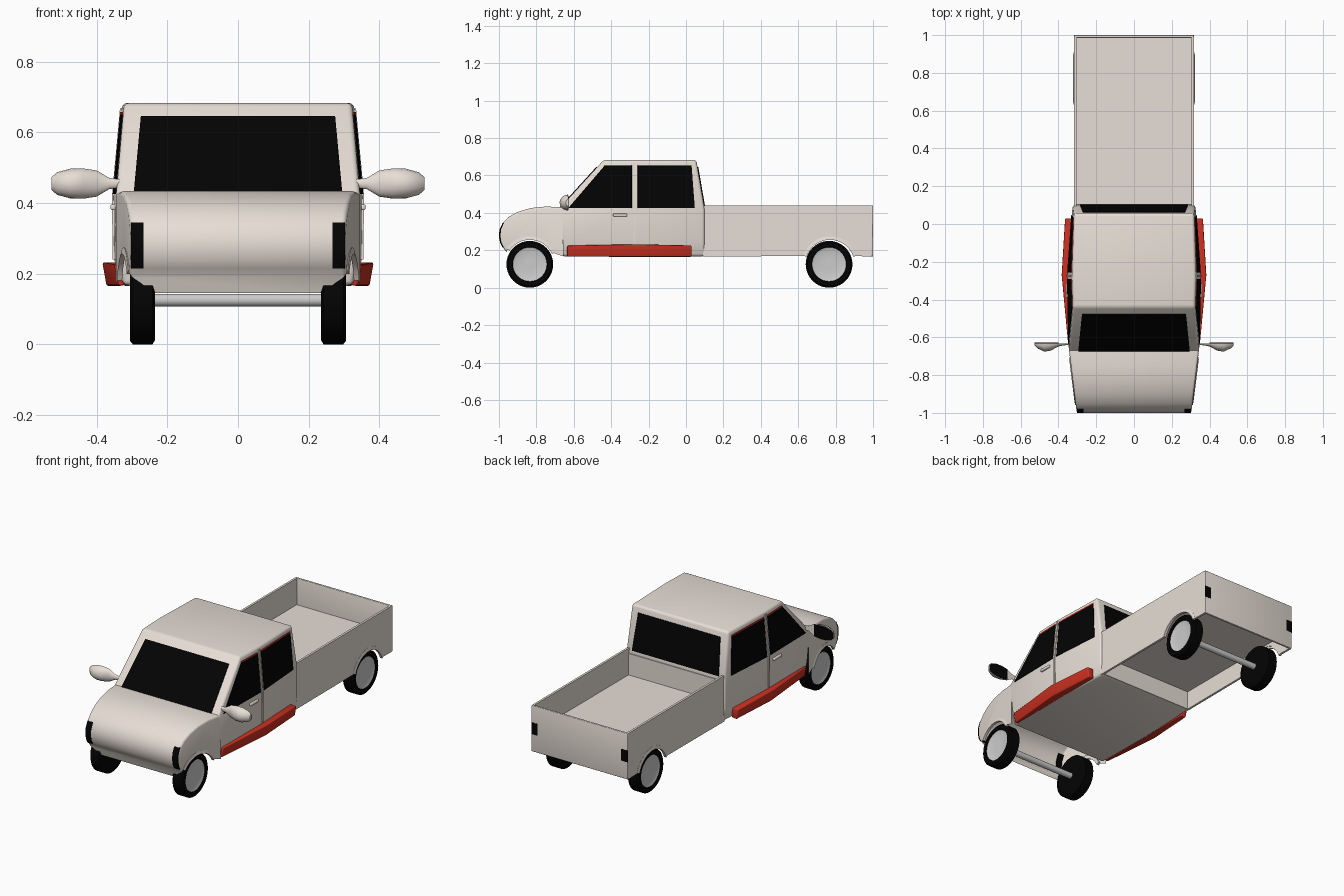
import bpy, bmesh
from math import sin, cos, pi, radians

if "Cube" in bpy.data.objects:
    bpy.data.objects.remove(bpy.data.objects["Cube"])


def material(name, rgb):
    m = bpy.data.materials.new(name)
    m.diffuse_color = (*rgb, 1)
    m.use_nodes = True
    m.node_tree.nodes["Principled BSDF"].inputs["Base Color"].default_value = m.diffuse_color
    return m


PAINT = material("paint", (0.80, 0.73, 0.67))
BLACK = material("black", (0.001, 0.001, 0.001))
RED = material("red", (0.6, 0.03, 0.015))


def build(name, verts, faces, mat=None, bevel=0, thick=0):
    me = bpy.data.meshes.new(name)
    me.from_pydata(verts, [], faces)
    bm = bmesh.new()
    bm.from_mesh(me)
    bmesh.ops.recalc_face_normals(bm, faces=bm.faces)
    bm.to_mesh(me)
    bm.free()
    ob = bpy.data.objects.new(name, me)
    bpy.context.collection.objects.link(ob)
    if mat:
        me.materials.append(mat)
    bpy.ops.object.select_all(action='DESELECT')
    ob.select_set(True)
    bpy.context.view_layer.objects.active = ob
    if thick:
        m = ob.modifiers.new("Solidify", 'SOLIDIFY')
        m.thickness, m.offset = thick, 0
        bpy.ops.object.modifier_apply(modifier=m.name)
    if bevel:
        m = ob.modifiers.new("Bevel", 'BEVEL')
        m.width, m.segments = bevel, 3
        m.limit_method, m.angle_limit = 'ANGLE', radians(30)
        bpy.ops.object.modifier_apply(modifier=m.name)
    bpy.ops.object.shade_smooth_by_angle(angle=radians(38))
    return ob


def loft(name, rings, mat=None, caps=True, **kw):
    n = len(rings[0])
    verts = [p for r in rings for p in r]
    faces = [(i * n + j, i * n + (j + 1) % n, (i + 1) * n + (j + 1) % n, (i + 1) * n + j)
             for i in range(len(rings) - 1) for j in range(n)]
    if caps:
        faces += [tuple(range(n)), tuple(range(len(verts) - n, len(verts)))]
    return build(name, verts, faces, mat, **kw)


def prism(name, yz, x0, x1, mat=None, **kw):
    return loft(name, [[(x, y, z) for y, z in yz] for x in (x0, x1)], mat, **kw)


def box(name, x, y, z, mat=None, **kw):
    return prism(name, [(y[0], z[0]), (y[1], z[0]), (y[1], z[1]), (y[0], z[1])], *x, mat, **kw)


def panel(name, pts, mat=BLACK, thick=0.005):
    return build(name, pts, [tuple(range(len(pts)))], mat, thick=thick)


def lathe(name, profile, s, y, z, mat=None, n=40):
    rings = [[(s * x, y + r * cos(2 * pi * k / n), z + r * sin(2 * pi * k / n)) for k in range(n)]
             for x, r in profile]
    return loft(name, rings, mat)


def lerp(a, b, t):
    return a + (b - a) * t


def arc(cy, r, a0, a1, n=14):
    return [(cy + r * cos(radians(lerp(a0, a1, k / n))), 0.125 + r * sin(radians(lerp(a0, a1, k / n))))
            for k in range(n + 1)]


# Cab: levels of (z, front y, back y, half widths at front, middle, back)
MID = -0.275
LEVELS = [(0.167, -0.66, 0.10, 0.325, 0.335, 0.315), (0.24, -0.66, 0.10, 0.34, 0.35, 0.325),
          (0.42, -0.68, 0.10, 0.345, 0.352, 0.325), (0.683, -0.44, 0.055, 0.322, 0.328, 0.318)]


def level(z):
    for a, b in zip(LEVELS, LEVELS[1:]):
        if z <= b[0]:
            return [lerp(p, q, (z - a[0]) / (b[0] - a[0])) for p, q in zip(a, b)]
    return LEVELS[-1]


def side_x(y, z):
    _, f, b, wf, wm, wb = level(z)
    return lerp(wf, wm, (y - f) / (MID - f)) if y < MID else lerp(wm, wb, (y - MID) / (b - MID))


loft("cab", [[(wf, f, z), (wm, MID, z), (wb, b, z), (-wb, b, z), (-wm, MID, z), (-wf, f, z)]
             for z, f, b, wf, wm, wb in LEVELS], PAINT, bevel=0.014)

# Windscreen and rear window
for name, i, off, lo, hi in (("windscreen", 1, -0.002, (0.295, 0.43), (0.275, 0.645)),
                             ("rear_window", 2, 0.002, (0.285, 0.43), (0.27, 0.645))):
    panel(name, [(sx * w, level(z)[i] + off, z)
                 for sx, (w, z) in ((-1, lo), (1, lo), (1, hi), (-1, hi))])


# Hood: open shell, wider towards the cab
def hood_w(y):
    return lerp(0.303, 0.345, (y + 1) / 0.34)


top = [(-0.66, 0.43), (-0.75, 0.434), (-0.83, 0.426), (-0.90, 0.405), (-0.95, 0.377),
       (-0.98, 0.345), (-0.996, 0.31), (-1.0, 0.275), (-0.993, 0.24), (-0.98, 0.215), (-0.963, 0.195)]
arch = arc(-0.835, 0.142, 150, 25)[1:] + [(-0.655, 0.167)]
n = len(top)
outline = top + arch
m = len(outline)
verts = [(s * hood_w(y), y, z) for s in (1, -1) for y, z in outline]
verts += [(0.235, -0.945, 0.145), (-0.235, -0.945, 0.145)]
faces = [(i, i + 1, m + i + 1, m + i) for i in range(n - 1)]
faces += [tuple(range(m)), tuple(range(m, 2 * m)), (n - 1, 2 * m, 2 * m + 1, m + n - 1)]
build("hood", verts, faces, PAINT, bevel=0.012)

# Bed: floor, tailgate, front wall
panel("bed_floor", [(-0.306, 0.09, 0.28), (0.306, 0.09, 0.28), (0.306, 0.99, 0.28), (-0.306, 0.99, 0.28)],
      PAINT)
box("tailgate", (-0.317, 0.317), (0.986, 1.0), (0.167, 0.44), PAINT, bevel=0.004)
box("bed_front_wall", (-0.306, 0.306), (0.092, 0.106), (0.167, 0.41), PAINT)

for s, side in ((1, "right"), (-1, "left")):
    # Bed side with wheel arch
    prism(side + "_bed_side", [(0.09, 0.167), (0.09, 0.44), (0.99, 0.44), (0.99, 0.167)]
          + arc(0.77, 0.142, 18, 162), s * 0.304, s * 0.317, PAINT)

    # Arch lips
    for name, cy, a0, a1, wid in (("front", -0.835, 25, 146, hood_w),
                                  ("rear", 0.77, 18, 162, lambda y: 0.317)):
        rings = []
        for (y1, z1), (y2, z2) in zip(arc(cy, 0.131, a0, a1), arc(cy, 0.150, a0, a1)):
            w = wid(y1)
            rings.append([(s * (w - 0.01), y1, z1), (s * (w + 0.005), y1, z1),
                          (s * (w + 0.001), y2, z2), (s * (w - 0.01), y2, z2)])
        loft(f"{side}_{name}_arch_lip", rings, PAINT)

    # Door windows, red trim above them, door seam
    for name, pts in (("front", [(-0.63, 0.425), (-0.29, 0.425), (-0.29, 0.65), (-0.437, 0.65)]),
                      ("rear", [(-0.258, 0.425), (0.047, 0.425), (0.03, 0.65), (-0.258, 0.65)])):
        panel(f"{side}_{name}_window", [(s * (side_x(y, z) + 0.001), y, z) for y, z in pts])
        y0, y1 = pts[3][0], pts[2][0]
        panel(f"{side}_{name}_window_trim", [(s * (side_x(y, z) + 0.001), y, z) for y, z in
                                             ((y0, 0.65), (y1, 0.65), (y1, 0.657), (y0, 0.657))], RED)
    loft(side + "_door_pillar", [[(s * (side_x(y, z) + d), y, z) for y, d in
                                  ((-0.281, -0.01), (-0.281, 0.005), (-0.269, 0.005), (-0.269, -0.01))]
                                 for z in (0.24, 0.42, 0.668)], PAINT)

    # Door handle
    box(side + "_door_handle", (s * 0.345, s * 0.361), (-0.39, -0.315), (0.38, 0.396), PAINT, bevel=0.005)

    # Red side step
    loft(side + "_side_step", [[(s * 0.32, y, 0.167), (s * (x - 0.012), y, 0.165),
                                (s * x, y, zt), (s * 0.32, y, zt)]
                               for y, x, zt in ((-0.635, 0.35, 0.225), (-0.27, 0.384, 0.232),
                                                (0.03, 0.366, 0.226))], RED, bevel=0.006)

    # Mirror: (x, half height, depth)
    stations = [(0.335, 0.012, 0.008), (0.365, 0.016, 0.010), (0.40, 0.037, 0.016), (0.44, 0.043, 0.038),
                (0.475, 0.042, 0.044), (0.512, 0.032, 0.026), (0.528, 0.018, 0.010)]
    loft(side + "_mirror", [[(s * x, -0.632 - d * sin(pi * k / 8), 0.455 + h * cos(pi * k / 8))
                             for k in range(9)] for x, h, d in stations], PAINT)
    glass = [(x, h - 0.004) for x, h, d in stations[2:]]
    panel(side + "_mirror_glass", [(s * x, -0.631, 0.455 + h) for x, h in glass]
          + [(s * x, -0.631, 0.455 - h) for x, h in reversed(glass)])

    # Headlight following the nose, and tail light
    nose = [(-0.98, 0.345), (-0.996, 0.31), (-1.0, 0.275), (-0.993, 0.24), (-0.98, 0.215)]
    loft(side + "_headlight", [[(s * x, y + d, z) for x, d in ((0.267, -0.001), (0.303, -0.001),
                                                               (0.303, 0.008), (0.267, 0.008))]
                               for y, z in nose], BLACK)
    box(side + "_tail_light", (s * 0.275, s * 0.3165), (0.992, 1.001), (0.27, 0.34), BLACK)

    # Wheels
    for name, y in (("front", -0.835), ("rear", 0.765)):
        lathe(f"{side}_{name}_tyre", [(0.235, 0.085), (0.235, 0.113), (0.242, 0.125), (0.298, 0.125),
                                      (0.306, 0.115), (0.306, 0.094), (0.29, 0.09)], s, y, 0.125, BLACK)
        lathe(f"{side}_{name}_rim", [(0.28, 0.091), (0.301, 0.091), (0.295, 0.075), (0.298, 0.02)],
              s, y, 0.125)

# Axles
for name, y in (("front", -0.835), ("rear", 0.765)):
    lathe(name + "_axle", [(-0.26, 0.018), (0.26, 0.018)], 1, y, 0.125, n=20)
